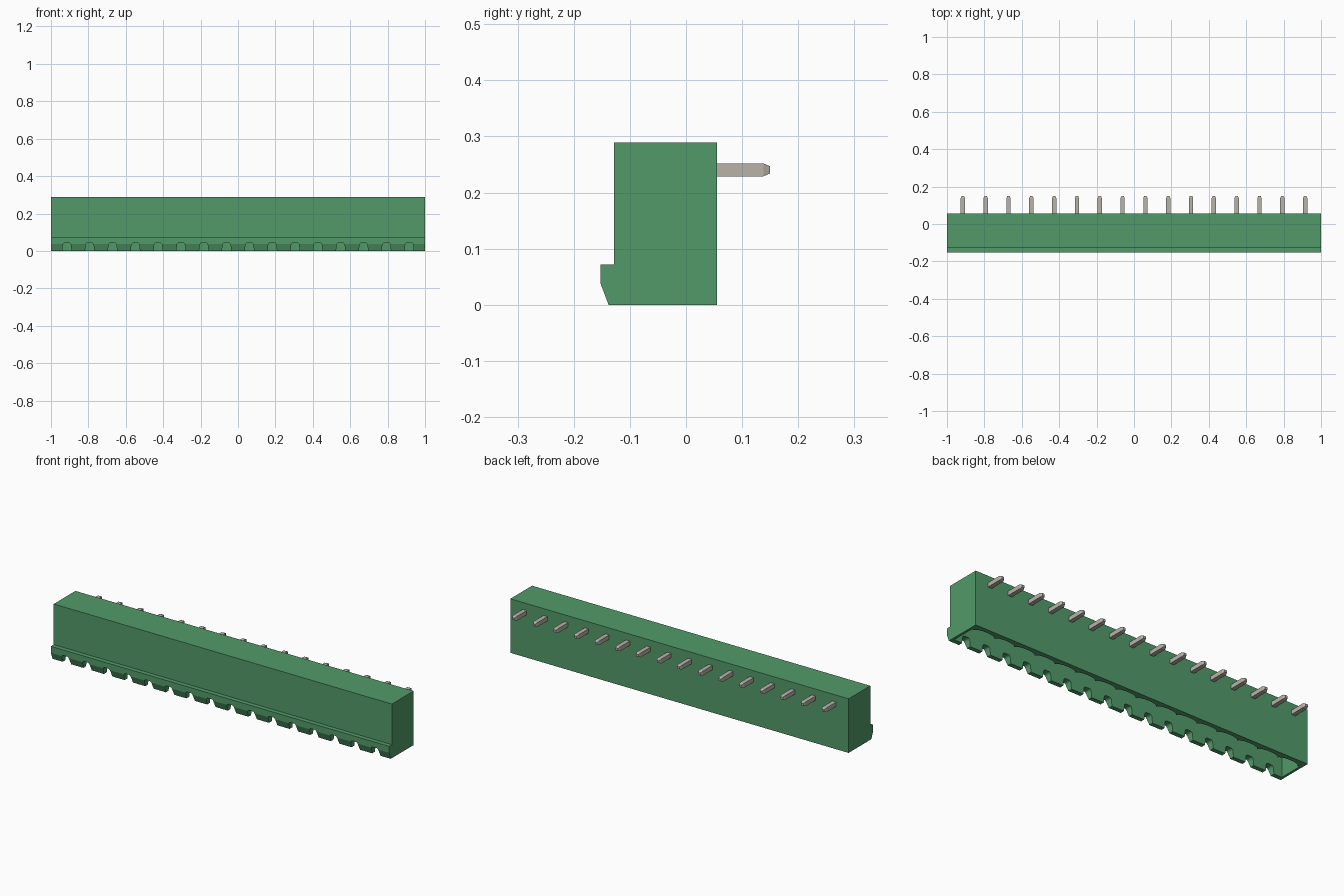
import bpy
import bmesh
import math
from mathutils import Vector

cube = bpy.data.objects.get("Cube")
if cube:
    bpy.data.objects.remove(cube, do_unlink=True)

PINS = 16
PITCH = 0.122
pin_x = [(i - (PINS - 1) / 2) * PITCH for i in range(PINS)]


def make_material(name, rgb):
    mat = bpy.data.materials.new(name)
    mat.use_nodes = True
    mat.diffuse_color = (*rgb, 1)
    bsdf = next(n for n in mat.node_tree.nodes if n.type == 'BSDF_PRINCIPLED')
    bsdf.inputs["Base Color"].default_value = (*rgb, 1)
    return mat


green = make_material("green plastic", (0.084, 0.323, 0.144))
metal = make_material("tinned metal", (0.48, 0.456, 0.40))


def add_prism(bm, points, offset):
    """Extrude a planar outline of 3D points along offset."""
    face = bm.faces.new([bm.verts.new(p) for p in points])
    result = bmesh.ops.extrude_face_region(bm, geom=[face])
    verts = [g for g in result["geom"] if isinstance(g, bmesh.types.BMVert)]
    bmesh.ops.translate(bm, verts=verts, vec=offset)


def finish(bm, name, mat):
    bmesh.ops.recalc_face_normals(bm, faces=bm.faces)
    mesh = bpy.data.meshes.new(name)
    bm.to_mesh(mesh)
    bm.free()
    mesh.materials.append(mat)
    obj = bpy.data.objects.new(name, mesh)
    bpy.context.collection.objects.link(obj)
    return obj


def cut(target, cutter):
    mod = target.modifiers.new("cut", 'BOOLEAN')
    mod.operation = 'DIFFERENCE'
    mod.solver = 'EXACT'
    mod.object = cutter
    bpy.context.view_layer.objects.active = target
    bpy.ops.object.modifier_apply(modifier=mod.name)
    bpy.data.objects.remove(cutter, do_unlink=True)


# Housing: side profile with the chamfered latch lip, swept along x
profile = [(0.055, 0), (0.055, 0.289), (-0.128, 0.289), (-0.128, 0.072),
           (-0.152, 0.072), (-0.152, 0.037), (-0.138, 0)]
bm = bmesh.new()
add_prism(bm, [(-1, y, z) for y, z in profile], (2, 0, 0))
housing = finish(bm, "housing", green)

# Cavity: open at the bottom, back wall scalloped once per contact
outline = [(0.987, 0.012), (0.987, -0.115), (-0.987, -0.115), (-0.987, 0.012)]
for x in pin_x:
    for k in range(8):
        a = math.pi * (1 - k / 8)
        outline.append((x + PITCH / 2 * math.cos(a), 0.012 + 0.02 * math.sin(a)))
outline.append((pin_x[-1] + PITCH / 2, 0.012))
bm = bmesh.new()
add_prism(bm, [(x, y, -0.05) for x, y in outline], (0, 0, 0.25))
cut(housing, finish(bm, "cavity_cutter", green))

# Notches through the front lip, one per contact
half = [(0.026, -0.02), (0.025, 0), (0.021, 0.034), (0.018, 0.04), (0.013, 0.043)]
notch = half + [(-x, z) for x, z in reversed(half)]
bm = bmesh.new()
for px in pin_x:
    add_prism(bm, [(px + x, -0.2, z) for x, z in notch], (0, 0.1, 0))
cut(housing, finish(bm, "notch_cutter", green))


# Contact pins: bent square wire with tapered ends
def square_ring(bm, centre, u, v, size):
    h = size / 2
    return [bm.verts.new(centre + u * a * h + v * b * h)
            for a, b in ((-1, -1), (1, -1), (1, 1), (-1, 1))]


X, Y, Z = Vector((1, 0, 0)), Vector((0, 1, 0)), Vector((0, 0, 1))
W = 0.023
bm = bmesh.new()
rings = [square_ring(bm, Vector((0, 0.15, 0.2405)), X, Z, W * 0.55),
         square_ring(bm, Vector((0, 0.138, 0.2405)), X, Z, W),
         square_ring(bm, Vector((0, -0.04, 0.2405)), X, Y + Z, W),
         square_ring(bm, Vector((0, -0.04, 0.068)), X, Y, W),
         square_ring(bm, Vector((0, -0.04, 0.055)), X, Y, W * 0.55)]
for a, b in zip(rings, rings[1:]):
    for i in range(4):
        j = (i + 1) % 4
        bm.faces.new((a[i], a[j], b[j], b[i]))
bm.faces.new(rings[0])
bm.faces.new(rings[-1])
first_pin = finish(bm, "pin_1", metal)
first_pin.location.x = pin_x[0]
for i, x in enumerate(pin_x[1:], 2):
    pin = bpy.data.objects.new(f"pin_{i}", first_pin.data)
    pin.location.x = x
    bpy.context.collection.objects.link(pin)
